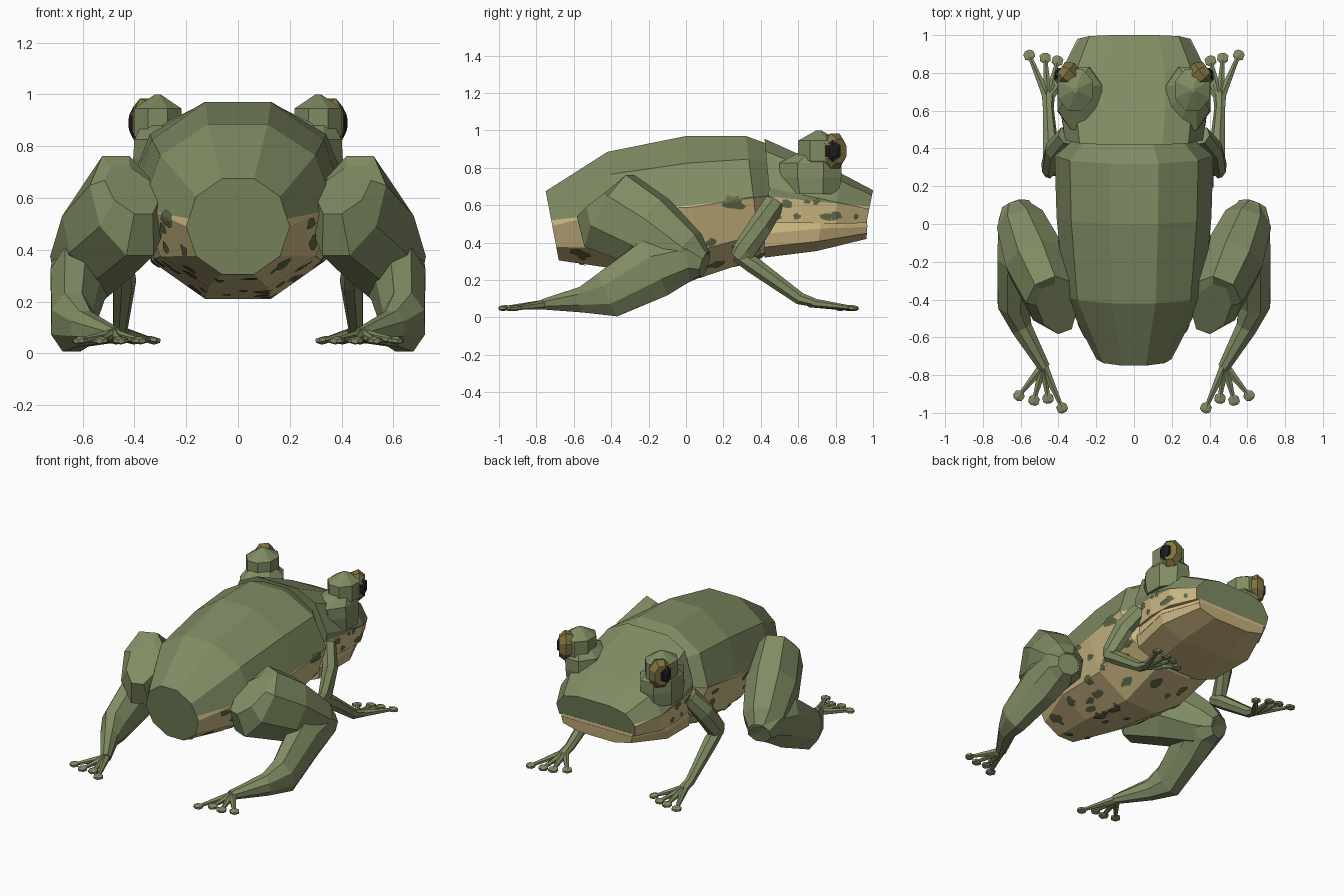
import bpy, bmesh, math, random
from mathutils import Vector
from mathutils.bvhtree import BVHTree

random.seed(7)
if "Cube" in bpy.data.objects:
    bpy.data.objects.remove(bpy.data.objects["Cube"])


def material(name, r, g, b):
    m = bpy.data.materials.new(name)
    m.use_nodes = True
    m.diffuse_color = (r, g, b, 1)
    node = m.node_tree.nodes["Principled BSDF"]
    node.inputs["Base Color"].default_value = (r, g, b, 1)
    node.inputs["Roughness"].default_value = 0.9
    return m


SKIN = material("olive skin", .216, .262, .125)
BELLY = material("beige belly", .61, .49, .23)
JAW = material("tan jaw", .56, .43, .205)
MOUTH = material("pale mouth", .68, .53, .25)
SPOT = material("dark green spots", .125, .15, .065)
IRIS = material("amber iris", .215, .165, .05)
PUPIL = material("black pupil", .012, .012, .014)


def finish(name, bm, *mats):
    bmesh.ops.recalc_face_normals(bm, faces=bm.faces)
    mesh = bpy.data.meshes.new(name)
    bm.to_mesh(mesh)
    for m in mats:
        mesh.materials.append(m)
    bpy.context.collection.objects.link(bpy.data.objects.new(name, mesh))


def skin_rings(rings):
    """Bridge a series of equal point loops and cap both ends."""
    bm = bmesh.new()
    loops = [[bm.verts.new(p) for p in ring] for ring in rings]
    n = len(loops[0])
    for a, b in zip(loops, loops[1:]):
        for i in range(n):
            j = (i + 1) % n
            bm.faces.new((a[i], a[j], b[j], b[i]))
    bm.faces.new(loops[0])
    bm.faces.new(loops[-1])
    bmesh.ops.recalc_face_normals(bm, faces=bm.faces)
    return bm


def hull(stations, profile):
    """Symmetric loft along y; station = y top, y bottom, half width, z bottom, z top."""
    rings = []
    for yt, yb, w, zb, zt in stations:
        half = [Vector((fx * w, yb + (yt - yb) * fz, zb + (zt - zb) * fz))
                for fx, fz in profile]
        rings.append(half + [Vector((-p.x, p.y, p.z)) for p in reversed(half)])
    return skin_rings(rings)


def limb(name, s, points, mat, sides=7):
    """Tapered tube; each point = x, y, z, half width, half height."""
    cos = [Vector((s * p[0], p[1], p[2])) for p in points]
    rings = []
    for i, (c, p) in enumerate(zip(cos, points)):
        d = (cos[min(i + 1, len(cos) - 1)] - cos[max(i - 1, 0)]).normalized()
        across = d.cross(Vector((0, 0, 1))).normalized()
        up = across.cross(d)
        angles = [2 * math.pi * (k + .5) / sides for k in range(sides)]
        rings.append([c + across * p[3] * s * math.cos(a) + up * p[4] * math.sin(a)
                      for a in angles])
    finish(name, skin_rings(rings), mat)


def paint_underside(bm, z0, slope):
    """Cut along a sloping line and colour the flanks below it."""
    bmesh.ops.bisect_plane(bm, geom=bm.verts[:] + bm.edges[:] + bm.faces[:],
                           plane_co=(0, 0, z0), plane_no=(0, -slope, 1))
    bm.normal_update()
    for f in bm.faces:
        c = f.calc_center_median()
        if c.z < z0 + slope * c.y and abs(f.normal.y) < .9:
            f.material_index = 1


def add_spots(name, tree, rays, limit):
    """Thin irregular patches laid on the surface where the rays land."""
    bm = bmesh.new()
    for origin, direction, size in rays:
        p, n, _, _ = tree.ray_cast(origin, direction)
        if p is None or p.z > limit(p.y) or abs(n.y) > .8:
            continue
        t = n.cross(Vector((0, 1, 0))).normalized()
        u = n.cross(t)

        def drop(q):
            hit, hn, _, _ = tree.ray_cast(q + n * .1, -n)
            return bm.verts.new((hit if hit else q) + n * .006)

        centre = drop(p)
        stretch = random.uniform(.9, 1.9)
        spokes = []
        for k in range(10):
            a = 2 * math.pi * k / 10
            r = size * random.uniform(.6, 1.15)
            arm = t * r * math.cos(a) + u * r * stretch * math.sin(a)
            spokes.append((drop(p + arm * .5), drop(p + arm)))
        for (a, b), (c, d) in zip(spokes, spokes[1:] + spokes[:1]):
            bm.faces.new((centre, a, c))
            bm.faces.new((a, b, d, c))
    finish(name, bm, SPOT)


# Trunk: ten-sided barrel with a beige underside
body = hull([(-.75, -.68, .20, .305, .675), (-.42, -.34, .37, .255, .885),
             (0, .07, .41, .21, .97), (.32, .40, .42, .32, .97),
             (.43, .46, .32, .38, .93)],
            [(.31, 1), (.81, .81), (1, .5), (.81, .19), (.31, 0)])
paint_underside(body, .597, .107)
body_tree = BVHTree.FromBMesh(body)
finish("body", body, SKIN, BELLY)

# Head: rounded skull with a beige lip band
head = hull([(.42, .46, .365, .505, .955), (.62, .62, .39, .505, .865),
             (.82, .80, .385, .50, .775), (1.0, .965, .30, .505, .68)],
            [(.42, 1), (.79, .85), (1, .42), (.96, 0)])
paint_underside(head, .69, -.10)
head_tree = BVHTree.FromBMesh(head)
finish("head", head, SKIN, BELLY)

# Lower jaw and the pale lining between the lips
finish("lower_jaw", hull([(.42, .42, .33, .32, .46), (.72, .70, .37, .355, .485),
                          (.97, .965, .27, .42, .495)],
                         [(1, 1), (.96, .4), (.5, 0)]), JAW)
finish("mouth_lining", hull([(.45, .45, .335, .45, .51), (.72, .72, .37, .475, .515),
                             (.968, .968, .27, .485, .515)],
                            [(1, 1), (1, 0)]), MOUTH)

# Dark patches on the belly and the upper lip
belly_rays = []
for i in range(60):
    angle = math.radians(random.uniform(-185, 5))
    way = Vector((math.cos(angle), 0, math.sin(angle)))
    axis = Vector((0, random.uniform(-.62, .40), .6))
    belly_rays.append((axis + way, -way, random.uniform(.018, .042)))
add_spots("belly_spots", body_tree, belly_rays, lambda y: .59 + .107 * y)
lip_rays = []
for s in (1, -1):
    for i in range(9):
        start = Vector((s, .49 + .052 * i, random.choice((.54, .61, .62))))
        lip_rays.append((start, Vector((-s, 0, 0)), random.uniform(.015, .026)))
add_spots("lip_spots", head_tree, lip_rays, lambda y: .69 - .10 * y)


def ellipse(cx, cy, z, rx, ry, n=8):
    return [(cx + rx * math.cos(2 * math.pi * (k + .5) / n),
             cy + ry * math.sin(2 * math.pi * (k + .5) / n), z) for k in range(n)]


def toes(name, s, palm, tips):
    """Slim toes that end in flat round pads."""
    for i, (tx, ty) in enumerate(tips):
        a, b = Vector(palm), Vector((tx, ty, .05))
        d = (b - a).normalized()
        path = [(a, .028, .026), (a.lerp(b, .5), .019, .018), (b - d * .028, .013, .012),
                (b - d * .014, .033, .015), (b + d * .012, .033, .015),
                (b + d * .025, .015, .01)]
        limb(f"{name}_{i + 1}", s, [(*c, w, h) for c, w, h in path], SKIN, 6)


for s, side in ((1, "left"), (-1, "right")):
    # Eye: broad base, domed lid, iris and pupil
    finish(f"{side}_eye_base", skin_rings([
        ellipse(s * .285, .67, .66, .125, .16), ellipse(s * .285, .665, .75, .13, .18),
        ellipse(s * .285, .665, .825, .125, .18), ellipse(s * .30, .69, .88, .08, .10)]), SKIN)
    finish(f"{side}_eyelid", skin_rings([
        ellipse(s * .31, .71, .82, .085, .10), ellipse(s * .31, .71, .84, .10, .12),
        ellipse(s * .31, .71, .945, .10, .12), ellipse(s * .31, .71, 1.0, .012, .014)]), SKIN)
    limb(f"{side}_iris", s, [(.325, .765, .89, .065, .085), (.36, .797, .89, .078, .102),
                             (.392, .82, .89, .05, .07)], IRIS, 8)
    limb(f"{side}_pupil", s, [(.38, .785, .89, .045, .058), (.406, .785, .89, .047, .06),
                              (.42, .787, .89, .022, .03)], PUPIL, 6)

    # Front leg
    limb(f"{side}_upper_arm", s, [(.35, .47, .61, .055, .06), (.42, .40, .49, .05, .068),
                                  (.45, .31, .35, .042, .066), (.45, .28, .31, .03, .05)], SKIN)
    limb(f"{side}_forearm", s, [(.44, .27, .335, .038, .038), (.44, .36, .28, .047, .047),
                                (.455, .61, .10, .03, .034), (.455, .70, .075, .037, .022)], SKIN)
    toes(f"{side}_front_toe", s, (.455, .66, .08),
         [(.555, .895), (.47, .88), (.405, .865), (.33, .82)])

    # Hind leg
    limb(f"{side}_thigh", s, [(.41, -.45, .63, .10, .17), (.425, -.41, .57, .15, .245),
                              (.515, -.20, .46, .175, .21), (.595, 0, .325, .14, .15),
                              (.63, .095, .28, .07, .07)], SKIN, 8)
    limb(f"{side}_shin", s, [(.625, .10, .285, .08, .075), (.60, .01, .315, .128, .135),
                             (.62, -.17, .265, .11, .175), (.64, -.42, .12, .088, .135),
                             (.595, -.55, .095, .06, .075), (.475, -.76, .07, .034, .03)], SKIN, 8)
    toes(f"{side}_hind_toe", s, (.48, -.75, .07),
         [(.61, -.91), (.53, -.935), (.455, -.925), (.38, -.975)])
